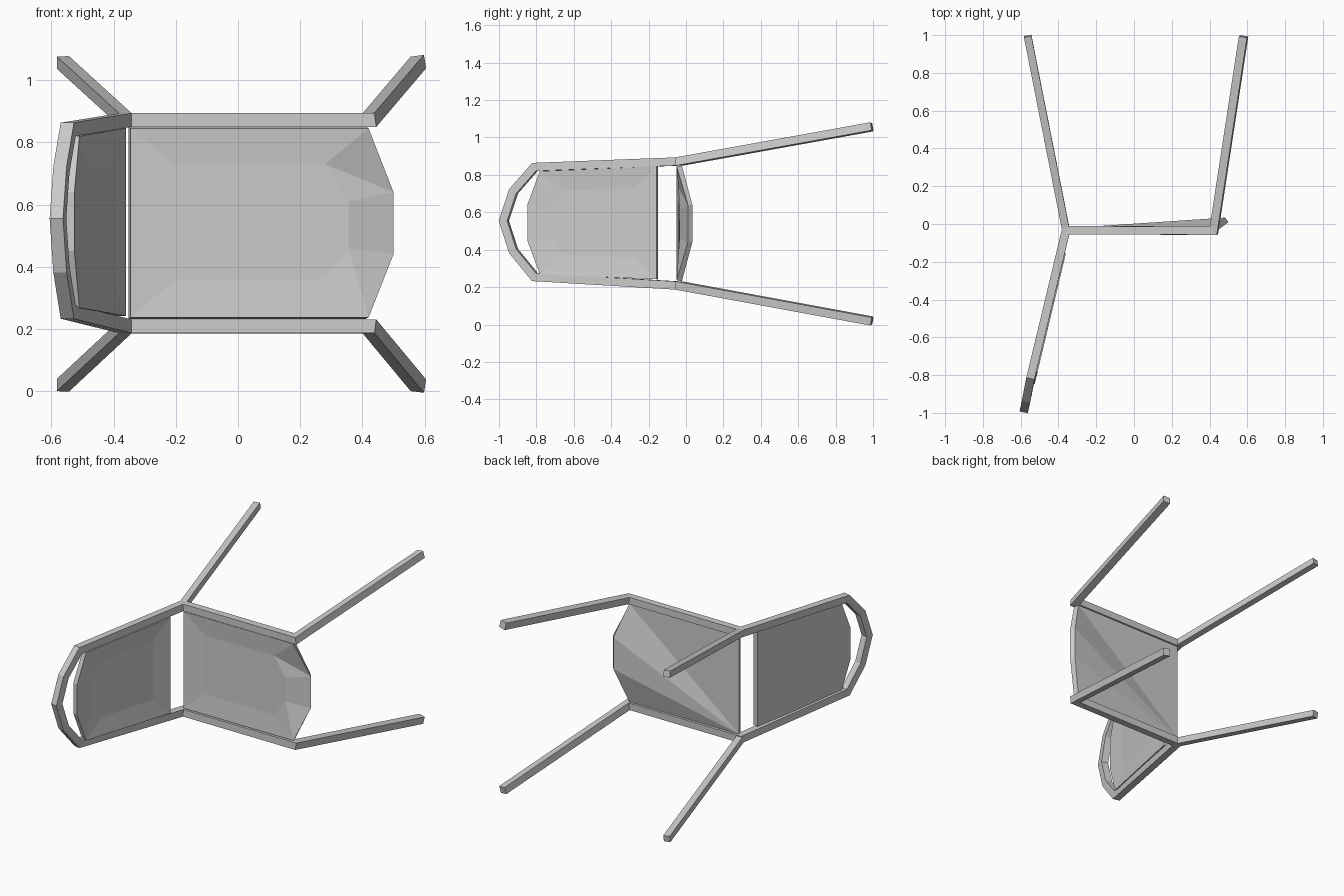
import bpy, bmesh
from mathutils import Vector

if "Cube" in bpy.data.objects:
    bpy.data.objects.remove(bpy.data.objects["Cube"])


def finish(bm, name):
    bmesh.ops.remove_doubles(bm, verts=bm.verts, dist=0.0005)
    bmesh.ops.recalc_face_normals(bm, faces=bm.faces)
    me = bpy.data.meshes.new(name)
    bm.to_mesh(me)
    bm.free()
    ob = bpy.data.objects.new(name, me)
    bpy.context.collection.objects.link(ob)
    return ob


def sweep(bm, pts, side, size, start_dir=None, cap_start=True):
    """Mitred square bar along a path; side is the first section axis."""
    pts = [Vector(p) for p in pts]
    segs = [(b - a).normalized() for a, b in zip(pts, pts[1:])]
    n0 = Vector(start_dir) if start_dir else segs[0]
    a = Vector(side)
    a = (a - segs[0] * a.dot(segs[0])).normalized()
    b = segs[0].cross(a)
    h = size / 2
    ring = [pts[0] + a * i * h + b * j * h for i, j in ((-1, -1), (1, -1), (1, 1), (-1, 1))]
    rings = []
    for k, p in enumerate(pts):
        d = segs[max(k - 1, 0)]
        if k == 0:
            n = n0
        elif k == len(segs):
            n = segs[-1]
        else:
            n = segs[k - 1] + segs[k]
        ring = [v + d * ((p - v).dot(n) / d.dot(n)) for v in ring]
        rings.append([bm.verts.new(v) for v in ring])
    for r, s in zip(rings, rings[1:]):
        for i in range(4):
            j = (i + 1) % 4
            bm.faces.new((r[i], r[j], s[j], s[i]))
    bm.faces.new(rings[-1])
    if cap_start:
        bm.faces.new(rings[0])


def panel(name, rim, inner, under, fan=False):
    """Dished pad: rim loop, sunken inner loop and a flat or fanned underside."""
    bm = bmesh.new()
    r, i, u = ([bm.verts.new(p) for p in loop] for loop in (rim, inner, under))
    n = len(r)
    for k in range(n):
        m = (k + 1) % n
        bm.faces.new((u[k], u[m], r[m], r[k]))
        bm.faces.new((r[k], r[m], i[m]))
        bm.faces.new((r[k], i[m], i[k]))
    bm.faces.new(i)
    if fan:
        for k in range(1, n - 1):
            bm.faces.new((u[0], u[k], u[k + 1]))
    else:
        bm.faces.new(u)
    return finish(bm, name)


# Continuous frame: back arch, back posts, side rails and front legs
bm = bmesh.new()
back_normal = (0.973, -0.23, 0)
apex = (-0.579, -0.974, 0.555)
for sgn, zs in ((1, (0.712, 0.842, 0.872, 0.872, 1.057)),
                (-1, (0.393, 0.254, 0.208, 0.208, 0.019))):
    xy = ((-0.568, -0.922), (-0.546, -0.808), (-0.36, -0.033), (0.423, -0.035), (0.58, 0.993))
    path = [apex] + [(x, y, z) for (x, y), z in zip(xy, zs)]
    sweep(bm, path, back_normal, 0.044, (0, 0, sgn), False)
finish(bm, "frame_and_front_legs")

# Rear legs
for name, z0, z1 in (("rear_leg_upper", 0.872, 1.057), ("rear_leg_lower", 0.208, 0.019)):
    bm = bmesh.new()
    sweep(bm, [(-0.36, -0.033, z0), (-0.563, 0.995, z1)], (1, 0, 0), 0.04)
    finish(bm, name)

# Seat pad, curling down at the front edge
rim = [(-0.345, -0.05, 0.237), (0.42, -0.05, 0.237), (0.5, 0.01, 0.44),
       (0.5, 0.01, 0.64), (0.42, -0.05, 0.845), (-0.345, -0.05, 0.845)]
inner = [(-0.2, -0.04, 0.36), (0.28, -0.04, 0.36), (0.355, -0.035, 0.46),
         (0.355, -0.035, 0.61), (0.28, -0.04, 0.73), (-0.2, -0.04, 0.73)]
under = [(-0.352, -0.022, 0.232), (0.41, -0.022, 0.232), (0.482, 0.034, 0.44),
         (0.482, 0.034, 0.64), (0.41, -0.022, 0.85), (-0.352, -0.022, 0.85)]
panel("seat", rim, inner, under, True)


# Backrest pad, laid in the tilted plane of the back posts
def on_back(y, z, depth):
    return (-0.36 + 0.239 * (y + 0.033) + depth * 0.973, y - depth * 0.23, z)


rim = [(-0.15, 0.242), (-0.775, 0.268), (-0.842, 0.45), (-0.842, 0.64), (-0.775, 0.82), (-0.15, 0.846)]
inner = [(-0.27, 0.36), (-0.65, 0.37), (-0.72, 0.47), (-0.72, 0.62), (-0.65, 0.72), (-0.27, 0.73)]
panel("backrest",
      [on_back(y, z, 0.028) for y, z in rim],
      [on_back(y, z, 0.018) for y, z in inner],
      [on_back(y, z, -0.004) for y, z in rim])
